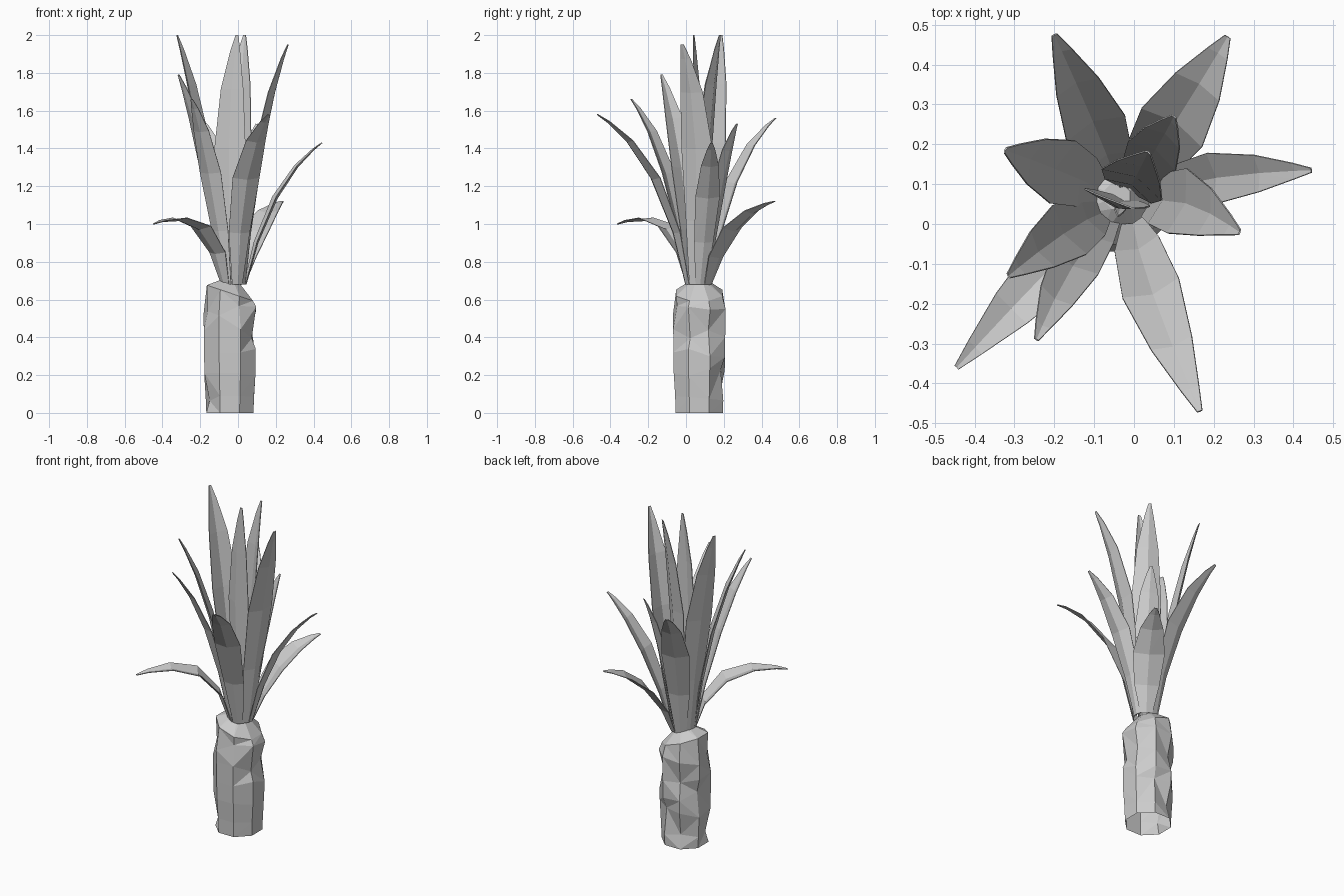
import bpy, bmesh, math, random
from mathutils import Vector

random.seed(4)
if "Cube" in bpy.data.objects:
    bpy.data.objects.remove(bpy.data.objects["Cube"])

grey = bpy.data.materials.new("plain_grey")
colour = (0.6, 0.6, 0.6, 1)
grey.diffuse_color = colour
grey.use_nodes = True
grey.node_tree.nodes["Principled BSDF"].inputs["Base Color"].default_value = colour


def finish(bm, name):
    """Turn a bmesh into a flat shaded grey object."""
    bmesh.ops.recalc_face_normals(bm, faces=bm.faces)
    mesh = bpy.data.meshes.new(name)
    bm.to_mesh(mesh)
    bm.free()
    mesh.materials.append(grey)
    obj = bpy.data.objects.new(name, mesh)
    bpy.context.collection.objects.link(obj)
    return obj


# Trunk: eight-sided rings open at the foot, chipped where old leaves broke off
SIDES = 8
RINGS = [(0, .135), (.09, .138), (.21, .146), (.32, .148), (.42, .149),
         (.54, .151), (.635, .132), (.71, .035)]


def build_trunk():
    bm = bmesh.new()
    rings = []
    for k, (z, radius) in enumerate(RINGS):
        ring = []
        for i in range(SIDES):
            angle = math.tau * (i + 0.5) / SIDES
            r, height = radius, z
            if 0 < k < 6:
                front = math.sin(angle) < -0.8 and z < .4
                if not front:
                    height += random.uniform(-.03, .03)
                    if (3 * i + 2 * k) % 7 < 2:
                        r *= 0.84
            elif k == 6:
                # shoulder is higher on the right side
                height -= 0.045 * math.cos(angle)
            ring.append(bm.verts.new((-.043 + r * math.cos(angle),
                                      .07 + r * math.sin(angle), height)))
        rings.append(ring)
    for low, high in zip(rings, rings[1:]):
        for i in range(SIDES):
            j = (i + 1) % SIDES
            bm.faces.new((low[i], low[j], high[j], high[i]))
    bm.faces.new(rings[-1])
    bmesh.ops.triangulate(bm, faces=bm.faces)
    return finish(bm, "trunk")


# Leaves: a bent, lightly keeled blade through base, middle and tip
CROWN = Vector((-.025, .065, .68))
STATIONS = [(0, .38), (.22, .78), (.5, 1), (.75, .72), (.92, .32), (1, .09)]


def build_leaf(name, middle, tip, width, facing=None):
    middle, tip = Vector(middle), Vector(tip)
    lean = (tip - CROWN) * Vector((1, 1, 0))
    base = CROWN + lean * min(0.2, 0.065 / lean.length)
    if facing is None:
        out = lean.normalized()
    else:
        out = Vector((math.cos(facing), math.sin(facing), 0))
    side = Vector((-out.y, out.x, 0))

    def path(t):
        return (base * (1 - t) * (1 - 2 * t) + middle * 4 * t * (1 - t)
                + tip * t * (2 * t - 1))

    bm = bmesh.new()
    rows = []
    for t, share in STATIONS:
        tangent = (path(t + .01) - path(t - .01)).normalized()
        half = side * width * share / 2
        keel = side.cross(tangent) * width * share * 0.14
        centre = path(t)
        rows.append([bm.verts.new(p) for p in
                     (centre - half - keel / 2, centre + keel / 2,
                      centre + half - keel / 2)])
    for low, high in zip(rows, rows[1:]):
        for i in range(2):
            bm.faces.new((low[i], low[i + 1], high[i + 1], high[i]))
    bmesh.ops.triangulate(bm, faces=bm.faces)
    leaf = finish(bm, name)
    shell = leaf.modifiers.new("thin_blade", "SOLIDIFY")
    shell.thickness = 0.004
    shell.offset = 0
    return leaf


build_trunk()
for leaf in [
    ("leaf_back_right", (-.1, .25, 1.22), (-.2, .475, 1.56), .16),
    ("leaf_back_left_low", (.1, .25, .97), (.235, .47, 1.12), .18),
    ("leaf_left_low", (.2, .115, 1.14), (.445, .135, 1.43), .13),
    ("leaf_left_tall", (.12, .055, 1.4), (.265, -.02, 1.95), .17),
    ("leaf_front", (.045, -.17, 1.24), (.165, -.47, 1.58), .15),
    ("leaf_front_right_low", (-.2, -.1, .98), (-.445, -.36, 1), .15),
    ("leaf_front_right", (-.15, -.1, 1.27), (-.245, -.29, 1.66), .13),
    ("leaf_right", (-.17, -.02, 1.3), (-.315, -.13, 1.79), .15),
    ("leaf_right_tall", (-.19, .135, 1.43), (-.323, .185, 2), .17),
    ("leaf_back_left_short", (.05, .18, 1.2), (.1, .27, 1.53), .14),
    ("leaf_centre_front", (-.045, .055, 1.4), (-.005, .04, 2), .17, -1.83),
    ("leaf_centre_back", (0, .11, 1.43), (.035, .18, 2), .17),
    ("sprout_front", (-.035, .04, .8), (-.04, .02, .9), .03),
    ("sprout_back", (-.025, .11, .74), (-.02, .14, .79), .03),
]:
    build_leaf(*leaf)
